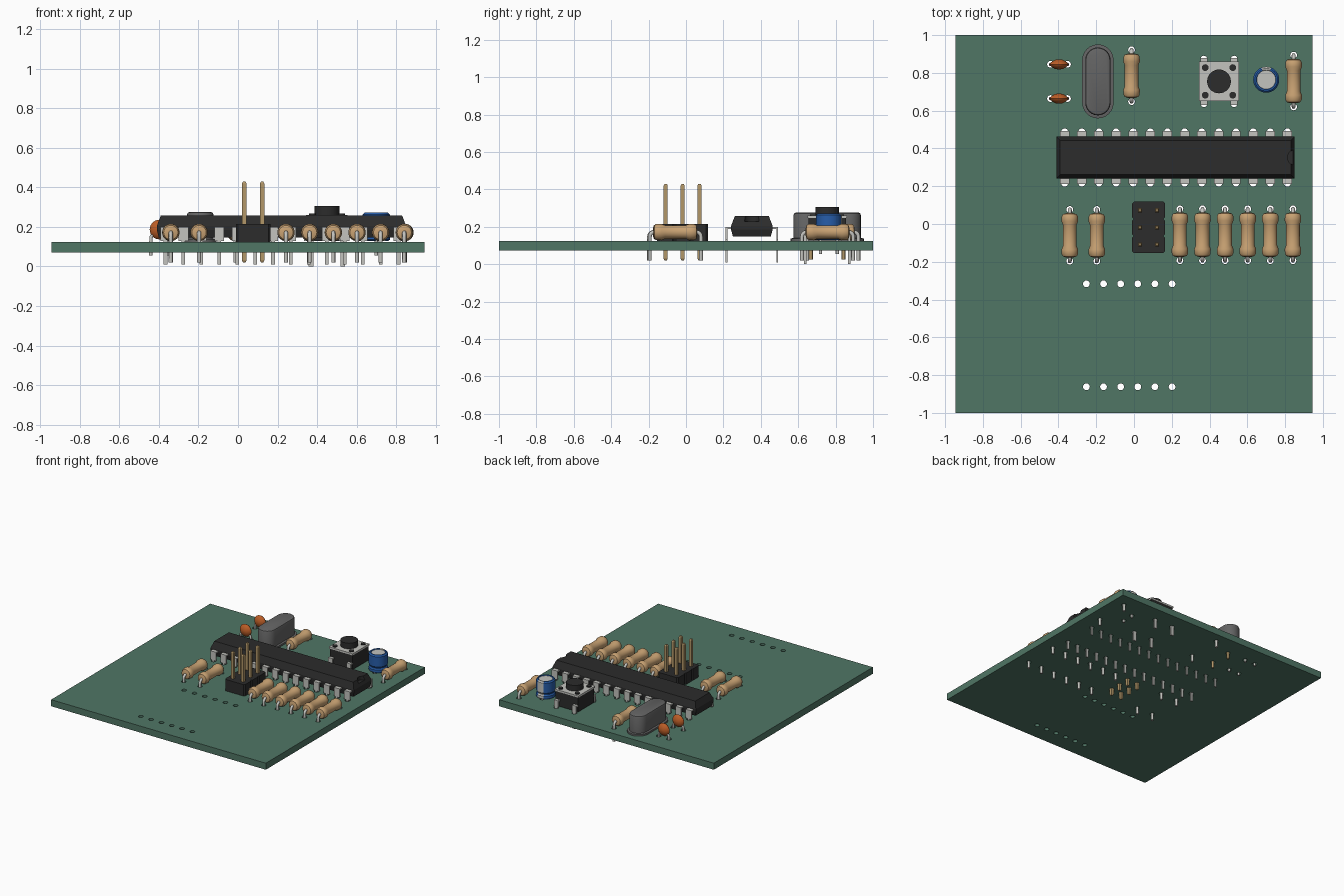
import bpy, bmesh, math
from mathutils import Matrix, Vector

if "Cube" in bpy.data.objects:
    bpy.data.objects.remove(bpy.data.objects["Cube"])

def mat(name, c):
    m = bpy.data.materials.new(name)
    m.diffuse_color = (*c, 1)
    m.use_nodes = True
    m.node_tree.nodes["Principled BSDF"].inputs["Base Color"].default_value = m.diffuse_color
    return m

GREEN = mat("green", (0.08, 0.18, 0.13))
BLACK = mat("black", (0.025, 0.025, 0.025))
TAN = mat("tan", (0.58, 0.36, 0.17))
GOLD = mat("gold", (0.45, 0.31, 0.14))
ORANGE = mat("orange", (0.5, 0.11, 0.02))
BLUE = mat("blue", (0.02, 0.11, 0.4))
SILVER = mat("silver", (0.55, 0.55, 0.52))
DARK = mat("dark_grey", (0.13, 0.13, 0.13))
TOP, BOT = 0.124, 0.072      # board faces
holes = []                   # (x, y) of every drilled hole

def finish(name, bm, m=None, loc=(0, 0, 0), smooth=True):
    bmesh.ops.recalc_face_normals(bm, faces=bm.faces)
    me = bpy.data.meshes.new(name)
    bm.to_mesh(me)
    bm.free()
    if m:
        me.materials.append(m)
    if smooth:
        me.shade_smooth()
        me.set_sharp_from_angle(angle=math.radians(35))
    ob = bpy.data.objects.new(name, me)
    ob.location = loc
    bpy.context.collection.objects.link(ob)
    return ob

def box(bm, x0, x1, y0, y1, z0, z1):
    M = Matrix.Translation(((x0+x1)/2, (y0+y1)/2, (z0+z1)/2)) @ Matrix.Diagonal((x1-x0, y1-y0, z1-z0, 1))
    bmesh.ops.create_cube(bm, size=1, matrix=M)

def cyl(bm, x, y, r, z0, z1, n=16, r2=None):
    bmesh.ops.create_cone(bm, cap_ends=True, segments=n, radius1=r, radius2=r if r2 is None else r2,
                          depth=z1-z0, matrix=Matrix.Translation((x, y, (z0+z1)/2)))

def loft(bm, rings):
    """Skin closed rings of points and cap both ends."""
    vs = [[bm.verts.new(p) for p in r] for r in rings]
    n = len(vs[0])
    for a, b in zip(vs, vs[1:]):
        for i in range(n):
            bm.faces.new((a[i], a[(i+1) % n], b[(i+1) % n], b[i]))
    bm.faces.new(vs[0])
    bm.faces.new(vs[-1])

def lathe(bm, prof, n=24):
    loft(bm, [[(r*math.cos(2*math.pi*i/n), r*math.sin(2*math.pi*i/n), z) for i in range(n)] for r, z in prof])

def boolean_cut(ob, cutter):
    cutter.hide_render = True
    md = ob.modifiers.new("cut", 'BOOLEAN')
    md.operation, md.solver, md.object = 'DIFFERENCE', 'EXACT', cutter
    dg = bpy.context.evaluated_depsgraph_get()
    me = bpy.data.meshes.new_from_object(ob.evaluated_get(dg))
    ob.modifiers.clear()
    ob.data = me
    bpy.data.objects.remove(cutter)

def wires(name, paths, r, m):
    cu = bpy.data.curves.new(name, 'CURVE')
    cu.dimensions, cu.bevel_depth, cu.bevel_resolution, cu.use_fill_caps = '3D', r, 2, True
    for path in paths:
        s = cu.splines.new('POLY')
        s.points.add(len(path)-1)
        for p, q in zip(s.points, path):
            p.co = (*q, 1)
    cu.materials.append(m)
    bpy.context.collection.objects.link(bpy.data.objects.new(name, cu))

# Resistors: dog-bone body along y with bent leads
def resistor(i, x, y):
    half = [(0.02, -0.117), (0.036, -0.112), (0.043, -0.1), (0.044, -0.075), (0.036, -0.055)]
    bm = bmesh.new()
    lathe(bm, half + [(r, -z) for r, z in reversed(half)])
    bmesh.ops.rotate(bm, verts=bm.verts, matrix=Matrix.Rotation(math.pi/2, 3, 'X'))
    finish(f"resistor_body_{i}", bm, TAN, (x, y, 0.172))
    paths = []
    for s in (-1, 1):
        arc = [(x, y + s*(0.112 + 0.025*math.sin(a)), 0.147 + 0.025*math.cos(a))
               for a in [k*math.pi/10 for k in range(6)]]
        paths.append([(x, y + s*0.1, 0.172)] + arc + [(x, y + s*0.137, 0.02)])
        holes.append((x, y + s*0.137))
    wires(f"resistor_leads_{i}", paths, 0.0105, SILVER)

spots = [(x, -0.06) for x in (-0.34, -0.197)]
spots += [(0.243 + 0.1197*k, -0.057) for k in range(6)]
spots += [(-0.013, 0.785), (0.845, 0.757)]
for i, (x, y) in enumerate(spots):
    resistor(i, x, y)

# Chip body with tapered sides and end notch
cx, cy = 0.22, 0.352
bm = bmesh.new()
loft(bm, [[(sx*(0.631-d), sy*(0.111-d), z) for sx, sy in ((-1, -1), (1, -1), (1, 1), (-1, 1))]
          for d, z in ((0.01, 0.147), (0, 0.185), (0, 0.205), (0.02, 0.257))])
chip = finish("chip_body", bm, BLACK, (cx, cy, 0), False)
bm = bmesh.new()
cyl(bm, 0.855, cy, 0.042, 0.228, 0.3, 24)
boolean_cut(chip, finish("notch_cutter", bm))

# Chip legs, two rows of 14
bm = bmesh.new()
for k in range(14):
    x = -0.367 + 0.0907*k
    for s in (-1, 1):
        lo, hi = sorted((cy + s*0.1, cy + s*0.141))
        box(bm, x-0.025, x+0.025, lo, hi, 0.188, 0.199)
        lo, hi = sorted((cy + s*0.131, cy + s*0.141))
        box(bm, x-0.025, x+0.025, lo, hi, 0.13, 0.188)
        box(bm, x-0.009, x+0.009, lo, hi, 0.01, 0.13)
        holes.append((x, cy + s*0.136))
finish("chip_legs", bm, SILVER, smooth=False)

# Pin header: chamfered cells and square tapered pins
hx, hy = 0.077, -0.018
bm, pins = bmesh.new(), bmesh.new()
c = 0.01
right = []
for k in (-1, 0, 1):
    y = k*0.0907
    right += [(0.088-c, y-0.0453), (0.088, y-0.0453+c), (0.088, y+0.0453-c)]
right.append((0.088-c, 0.0907+0.0453))
outline = right + [(-x, -y) for x, y in right]
loft(bm, [[(x, y, z) for x, y in outline] for z in (TOP, 0.215)])
finish("header_block", bm, BLACK, (hx, hy, 0), False)
for sx in (-1, 1):
    for k in (-1, 0, 1):
        x, y = hx + sx*0.0453, hy + k*0.0907
        loft(pins, [[(x+a*h, y+b*h, z) for a, b in ((-1, -1), (1, -1), (1, 1), (-1, 1))]
                    for h, z in ((0.006, 0.02), (0.011, 0.03), (0.011, 0.42), (0.006, 0.43))])
        holes.append((x, y))
finish("header_pins", pins, GOLD, smooth=False)

# Crystal can: stadium with flange and rounded top
def stadium(r, half, z):
    pts = []
    for s in (1, -1):
        for k in range(13):
            a = math.pi*k/12 + (0 if s > 0 else math.pi)
            pts.append((r*math.cos(a), s*half + r*math.sin(a), z))
    return pts
kx, ky, kh = -0.191, 0.755, 0.113
bm = bmesh.new()
loft(bm, [stadium(r, kh, z) for r, z in ((0.083, 0.125), (0.083, 0.138), (0.067, 0.14), (0.067, 0.262),
                                         (0.063, 0.272), (0.054, 0.276))])
finish("crystal_can", bm, DARK, (kx, ky, 0))
ends = [(kx, ky + s*0.087) for s in (-1, 1)]
holes += ends
wires("crystal_leads", [[(x, y, 0.13), (x, y, 0.025)] for x, y in ends], 0.01, GOLD)

# Ceramic disc capacitors: lens bodies
for i, y in enumerate((0.845, 0.664)):
    bm = bmesh.new()
    lathe(bm, [(0.003, -0.027), (0.02, -0.0245), (0.036, -0.016), (0.047, -0.006), (0.05, 0),
               (0.047, 0.006), (0.036, 0.016), (0.02, 0.0245), (0.003, 0.027)])
    bmesh.ops.rotate(bm, verts=bm.verts, matrix=Matrix.Rotation(math.pi/2, 3, 'X'))
    finish(f"ceramic_disc_{i}", bm, ORANGE, (-0.397, y, 0.187))
    wires(f"ceramic_leads_{i}", [[(-0.397 + s*0.025, y, 0.17), (-0.397 + s*0.043, y, 0.15),
                                  (-0.397 + s*0.045, y, 0.055)] for s in (-1, 1)], 0.009, SILVER)
    holes += [(-0.442, y), (-0.352, y)]

# Push button: black base, metal plate, knob, corner rivets, legs
bx, by = 0.45, 0.755
bm = bmesh.new()
box(bm, bx-0.1, bx+0.1, by-0.1, by+0.1, 0.13, 0.246)
finish("button_base", bm, BLACK, smooth=False)
bm = bmesh.new()
box(bm, bx-0.105, bx+0.105, by-0.105, by+0.105, 0.246, 0.26)
finish("button_plate", bm, SILVER, smooth=False)
bm = bmesh.new()
cyl(bm, bx, by, 0.063, 0.255, 0.305, 32)
finish("button_knob", bm, BLACK)
bm, legs = bmesh.new(), bmesh.new()
for sx in (-1, 1):
    for sy in (-1, 1):
        cyl(bm, bx + sx*0.073, by + sy*0.073, 0.018, 0.25, 0.267)
        x = bx + sx*0.08
        lo, hi = sorted((by + sy*0.095, by + sy*0.124))
        box(legs, x-0.018, x+0.018, lo, hi, 0.172, 0.184)
        lo, hi = sorted((by + sy*0.112, by + sy*0.124))
        box(legs, x-0.018, x+0.018, lo, hi, 0.13, 0.172)
        box(legs, x-0.012, x+0.012, lo, hi, 0.0, 0.13)
        holes.append((x, by + sy*0.118))
finish("button_rivets", bm, BLACK)
finish("button_legs", legs, SILVER, smooth=False)

# Electrolytic capacitor: grooved blue can, grey top and polarity stripe
ex, ey = 0.7, 0.764
bm = bmesh.new()
lathe(bm, [(0.06, 0.13), (0.069, 0.136), (0.069, 0.158), (0.061, 0.167), (0.061, 0.173),
           (0.069, 0.182), (0.069, 0.262), (0.06, 0.272), (0.052, 0.272), (0.05, 0.267)], 32)
can = finish("electrolytic_can", bm, BLUE, (ex, ey, 0))
can.data.materials.append(SILVER)
for p in can.data.polygons:
    n = p.center
    if (n.x*n.x + n.y*n.y < 0.02**2 and n.z > 0.2) or (n.y > 0.03 and abs(n.x) < 0.4*n.y):
        p.material_index = 1
ends = [(ex, ey + s*0.045) for s in (-1, 1)]
holes += ends
wires("electrolytic_leads", [[(x, y, 0.14), (x, y, 0.055)] for x, y in ends], 0.009, SILVER)

# Circuit board with all holes drilled, including two empty rows
holes += [(-0.252 + 0.0907*k, y) for k in range(6) for y in (-0.317, -0.862)]
bm = bmesh.new()
box(bm, -0.945, 0.945, -1, 1, BOT, TOP)
board = finish("circuit_board", bm, GREEN, smooth=False)
bm = bmesh.new()
for x, y in holes:
    cyl(bm, x, y, 0.018, 0.03, 0.17, 16)
boolean_cut(board, finish("hole_cutter", bm, GREEN, smooth=False))
